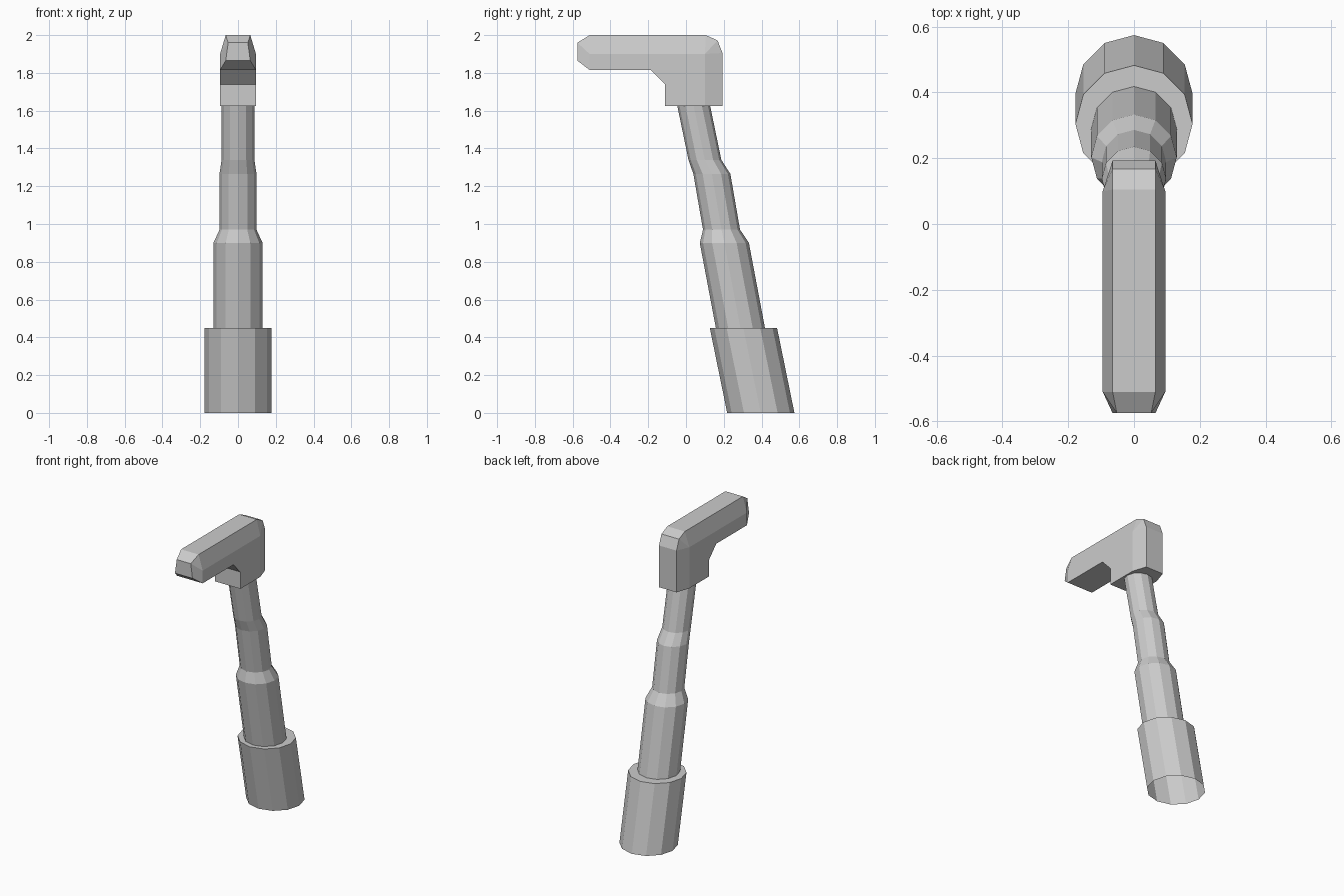
import bpy, bmesh
from math import cos, sin, pi

if "Cube" in bpy.data.objects:
    bpy.data.objects.remove(bpy.data.objects["Cube"])


def finish(bm, name):
    bmesh.ops.recalc_face_normals(bm, faces=bm.faces)
    mesh = bpy.data.meshes.new(name)
    bm.to_mesh(mesh)
    bm.free()
    obj = bpy.data.objects.new(name, mesh)
    bpy.context.collection.objects.link(obj)
    return obj


# Leaning stepped handle: level 12-sided rings (z, centre y, radius), open at the base
SIDES = 12
rings = [(0, 0.396, 0.178), (0.45, 0.304, 0.178), (0.45, 0.288, 0.13),
         (0.9, 0.203, 0.13), (0.97, 0.188, 0.098), (1.265, 0.137, 0.098),
         (1.34, 0.1, 0.087), (1.625, 0.041, 0.087)]
bm = bmesh.new()
loops = [[bm.verts.new((r * cos(2 * pi * i / SIDES), y + r * sin(2 * pi * i / SIDES), z))
          for i in range(SIDES)] for z, y, r in rings]
for a, b in zip(loops, loops[1:]):
    for i in range(SIDES):
        j = (i + 1) % SIDES
        bm.faces.new((a[i], a[j], b[j], b[i]))
finish(bm, "handle")

# Head: side outline (y, z, half width), narrower along the top and back
outline = [(-0.575, 1.96, 0.052), (-0.51, 2.0, 0.065), (0.105, 2.0, 0.065),
           (0.167, 1.972, 0.065), (0.193, 1.905, 0.065), (0.193, 1.625, 0.065),
           (-0.11, 1.625, 0.095), (-0.11, 1.738, 0.095), (-0.185, 1.815, 0.095),
           (-0.51, 1.815, 0.095), (-0.575, 1.865, 0.065)]
# Ridge where the flat side meets the sloped top and back
ridge = [(-0.51, 1.9, 0.095), (0.1, 1.9, 0.095), (0.1, 1.625, 0.095)]
side_faces = [(0, 1, 11), (0, 11, 9, 10), (1, 2, 12, 11), (2, 3, 12), (3, 4, 12),
              (4, 5, 13, 12), (11, 12, 13, 6, 7, 8, 9)]
bm = bmesh.new()
left, right = [[bm.verts.new((s * w, y, z)) for y, z, w in outline + ridge]
               for s in (-1, 1)]
for half in (left, right):
    for f in side_faces:
        bm.faces.new([half[i] for i in f])
# Bands joining the two sides, with the underside split at the ridge ends
rim = [0, 1, 2, 3, 4, 5, 13, 6, 7, 8, 9, 10]
for i, j in zip(rim, rim[1:] + rim[:1]):
    bm.faces.new((left[i], left[j], right[j], right[i]))
finish(bm, "head")
